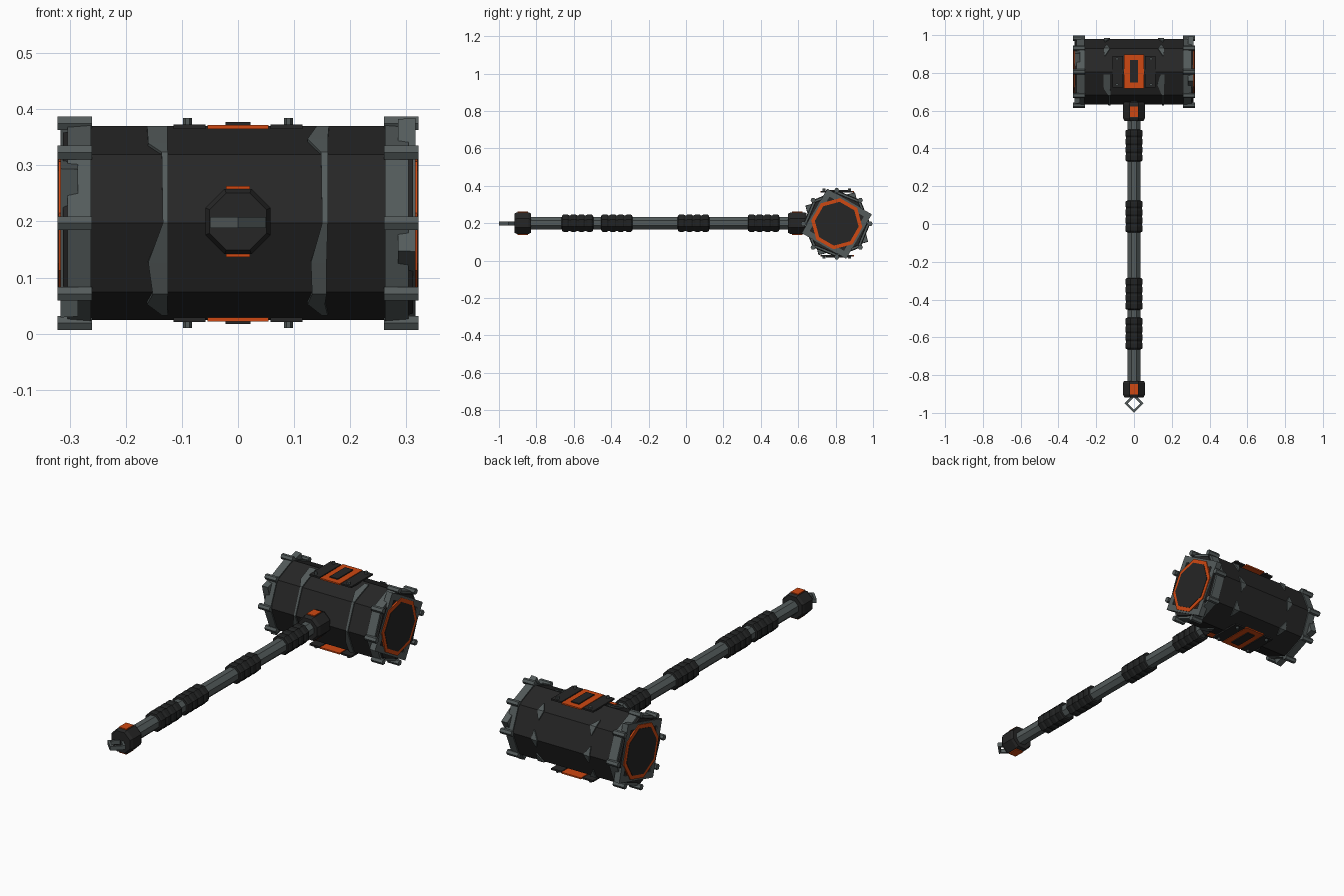
import bpy, bmesh, math

if "Cube" in bpy.data.objects:
    bpy.data.objects.remove(bpy.data.objects["Cube"])

HY, HZ = 0.806, 0.197      # head axis
GZ = 0.2                   # handle axis height


def mat(name, r, g, b):
    m = bpy.data.materials.new(name)
    m.diffuse_color = (r, g, b, 1)
    m.use_nodes = True
    m.node_tree.nodes["Principled BSDF"].inputs["Base Color"].default_value = m.diffuse_color
    return m


BLACK = mat("black_metal", 0.019, 0.019, 0.019)
RUBBER = mat("grip_black", 0.015, 0.016, 0.016)
GREY = mat("worn_steel", 0.088, 0.105, 0.105)
ORANGE = mat("orange_paint", 0.62, 0.065, 0.006)


def loft(name, rings, m, closed=False):
    """Skin equal-length rings of points; cap the ends or close into a loop."""
    bm = bmesh.new()
    vs = [[bm.verts.new(p) for p in ring] for ring in rings]
    n, k = len(vs[0]), len(vs)
    for i in range(k if closed else k - 1):
        a, b = vs[i], vs[(i + 1) % k]
        for j in range(n):
            bm.faces.new((a[j], a[(j + 1) % n], b[(j + 1) % n], b[j]))
    if not closed:
        bm.faces.new(vs[0])
        bm.faces.new(vs[-1])
    bmesh.ops.recalc_face_normals(bm, faces=bm.faces)
    me = bpy.data.meshes.new(name)
    bm.to_mesh(me)
    bm.free()
    me.materials.append(m)
    ob = bpy.data.objects.new(name, me)
    bpy.context.collection.objects.link(ob)
    return ob


def lathe(name, axis, c, profile, sides, m, rot=0, closed=False):
    """Turn (distance along axis, radius) pairs about an axis through c."""
    rings = []
    for t, r in profile:
        ring = []
        for i in range(sides):
            a = math.radians(rot) + 2 * math.pi * i / sides
            u, v = r * math.cos(a), r * math.sin(a)
            ring.append({"X": (t, c[1] + u, c[2] + v),
                         "Y": (c[0] + u, t, c[2] + v),
                         "Z": (c[0] + u, c[1] + v, t)}[axis])
        rings.append(ring)
    return loft(name, rings, m, closed)


def box(name, x, y, z, m):
    quad = [(x[0], y[0]), (x[1], y[0]), (x[1], y[1]), (x[0], y[1])]
    return loft(name, [[(px, py, h) for px, py in quad] for h in z], m)


HEAD = (0, HY, HZ)
HANDLE = (0, 0, GZ)

# octagonal head body
R = 0.173
lathe("head_body", "X", HEAD, [(-0.312, R - 0.012), (-0.262, R), (0.262, R), (0.312, R - 0.012)], 8, BLACK)

# striking caps with bolts, orange rim and dark face
for s, side, rot in ((-1, "left", 60), (1, "right", 15)):
    lathe(f"{side}_cap_collar", "X", HEAD,
          [(s * 0.262, 0.15), (s * 0.262, 0.179), (s * 0.304, 0.175), (s * 0.304, 0.15)],
          8, GREY, 0, True)
    lathe(f"{side}_cap_frame", "X", HEAD,
          [(s * 0.285, 0.15), (s * 0.285, 0.192), (s * 0.316, 0.194), (s * 0.316, 0.15)],
          4, GREY, rot, True)
    lathe(f"{side}_orange_rim", "X", HEAD, [(s * 0.30, 0.138), (s * 0.320, 0.138)], 8, ORANGE, rot + 22.5)
    lathe(f"{side}_striking_face", "X", HEAD, [(s * 0.31, 0.118), (s * 0.322, 0.118)], 8, BLACK, rot + 22.5)
    for i in range(8):
        a = i * math.pi / 4
        c = (0, HY + 0.178 * math.cos(a), HZ + 0.178 * math.sin(a))
        lathe(f"{side}_cap_bolt_{i}", "X", c, [(s * 0.26, 0.014), (s * 0.322, 0.014)], 6, GREY)


# jagged steel bands: (angle about the head, near x, far x)
def band(name, stations):
    ap = R * math.cos(math.pi / 8)
    rings = []
    for deg, x0, x1 in stations:
        off = math.radians(deg % 45 - 22.5)
        r = ap / math.cos(off)
        c, s = math.cos(math.radians(deg)), math.sin(math.radians(deg))
        rings.append([(x, HY + q * c, HZ + q * s)
                      for x, q in ((x0, r - 0.01), (x0, r + 0.006), (x1, r + 0.006), (x1, r - 0.01))])
    loft(name, rings, GREY)


band("left_front_band", [(95, -0.162, -0.126), (122, -0.16, -0.126), (135, -0.136, -0.125), (180, -0.134, -0.125),
                         (205, -0.16, -0.125), (225, -0.152, -0.125), (240, -0.162, -0.126), (258, -0.135, -0.125)])
band("right_front_band", [(95, 0.14, 0.162), (115, 0.124, 0.16), (135, 0.148, 0.16), (180, 0.15, 0.16),
                          (205, 0.13, 0.158), (225, 0.132, 0.158), (240, 0.124, 0.155), (258, 0.15, 0.16)])
for s, side in ((-1, "left"), (1, "right")):
    for i, a in enumerate((-45, 0, 45)):
        band(f"{side}_back_claw_{i}", [(a - 14, s * 0.142, s * 0.146), (a, s * 0.126, s * 0.16),
                                       (a + 14, s * 0.152, s * 0.156)])

# badge plates on the top and bottom of the head
for s, side in ((1, "top"), (-1, "bottom")):
    def h(a, b):
        return (HZ + s * a, HZ + s * b)
    box(f"{side}_orange_panel", (-0.054, 0.054), (0.718, 0.898), h(0.168, 0.175), ORANGE)
    box(f"{side}_panel_inlay", (-0.022, 0.022), (0.748, 0.868), h(0.173, 0.180), BLACK)
    for t in (-1, 1):
        xs = (t * 0.058, t * 0.115)
        box(f"{side}_side_plate_{t}", xs, (0.722, 0.89), h(0.168, 0.176), BLACK)
        for y in (0.738, 0.874):
            lathe(f"{side}_plate_bolt_{t}_{y}", "Z", (t * 0.09, y, 0),
                  [(z, 0.008) for z in h(0.17, 0.187)], 6, GREY)

# shaft
lathe("shaft", "Y", HANDLE, [(-0.9, 0.036), (0.66, 0.036)], 8, GREY, 22.5)

# ribbed grips
for i, (y0, y1) in enumerate(((0.33, 0.50), (-0.045, 0.125), (-0.455, -0.285), (-0.665, -0.495))):
    n = 4
    step = (y1 - y0) / n
    prof = [(y0, 0.034)]
    for k in range(n):
        b = y0 + k * step
        prof += [(b + 0.003, 0.045), (b + 0.010, 0.050), (b + step - 0.010, 0.050), (b + step - 0.003, 0.045)]
    prof.append((y1, 0.034))
    lathe(f"grip_{i}", "Y", HANDLE, prof, 8, RUBBER, 22.5)

# end collars with orange tabs
for name, y0, y1 in (("neck", 0.545, 0.645), ("pommel", -0.918, -0.83)):
    lathe(f"{name}_collar", "Y", HANDLE,
          [(y0, 0.055), (y0 + 0.015, 0.063), (y1 - 0.012, 0.063), (y1, 0.057)], 8, BLACK, 22.5)
    m = (y0 + y1) / 2
    for s in (-1, 1):
        box(f"{name}_tab_{s}", (-0.021, 0.021), (m - 0.028, m + 0.028),
            (GZ + s * 0.055, GZ + s * 0.063), ORANGE)

# hanging ring at the pommel
lathe("hanging_ring", "Z", (0, -0.95, 0),
      [(0.188, 0.034), (0.188, 0.05), (0.208, 0.05), (0.208, 0.034)], 4, GREY, 0, True)
